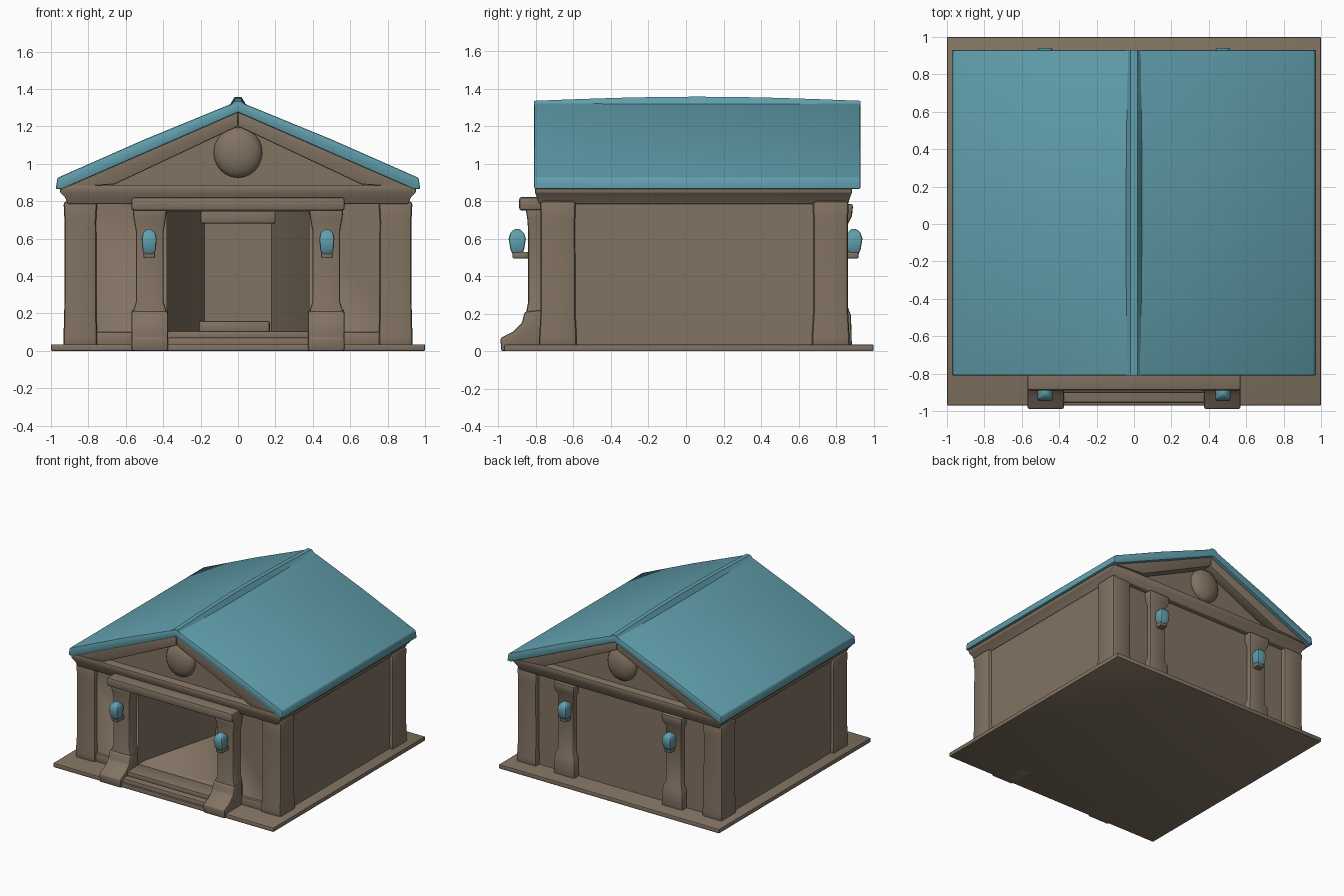
import bpy, bmesh, math
from mathutils import Vector

if "Cube" in bpy.data.objects:
    bpy.data.objects.remove(bpy.data.objects["Cube"])


def material(name, rgb):
    m = bpy.data.materials.new(name)
    m.diffuse_color = (*rgb, 1)
    m.use_nodes = True
    m.node_tree.nodes["Principled BSDF"].inputs["Base Color"].default_value = m.diffuse_color
    return m


STONE = material("brown stone", (0.225, 0.172, 0.124))
BLUE = material("teal blue", (0.118, 0.345, 0.415))


def finish(name, bm, mat, bevel=0.0):
    bmesh.ops.recalc_face_normals(bm, faces=bm.faces)
    me = bpy.data.meshes.new(name)
    bm.to_mesh(me)
    bm.free()
    me.materials.append(mat)
    ob = bpy.data.objects.new(name, me)
    bpy.context.collection.objects.link(ob)
    bpy.ops.object.select_all(action='DESELECT')
    bpy.context.view_layer.objects.active = ob
    ob.select_set(True)
    if bevel:
        mod = ob.modifiers.new("bevel", 'BEVEL')
        mod.width, mod.segments = bevel, 2
        mod.limit_method = 'ANGLE'
        bpy.ops.object.modifier_apply(modifier=mod.name)
    bpy.ops.object.shade_smooth_by_angle(angle=math.radians(35))
    return ob


def prism(name, pts, axis, a, b, mat=STONE, bevel=0.0):
    """Extrude a 2D outline along an axis, from a to b."""
    place = {'X': lambda p, t: (t, p[0], p[1]),
             'Y': lambda p, t: (p[0], t, p[1]),
             'Z': lambda p, t: (p[0], p[1], t)}[axis]
    bm = bmesh.new()
    lo = [bm.verts.new(place(p, a)) for p in pts]
    hi = [bm.verts.new(place(p, b)) for p in pts]
    bm.faces.new(lo)
    bm.faces.new(hi)
    n = len(pts)
    for i in range(n):
        j = (i + 1) % n
        bm.faces.new((lo[i], lo[j], hi[j], hi[i]))
    return finish(name, bm, mat, bevel)


def box(name, x0, x1, y0, y1, z0, z1, mat=STONE, bevel=0.0):
    return prism(name, [(x0, y0), (x1, y0), (x1, y1), (x0, y1)], 'Z', z0, z1, mat, bevel)


def stack(name, cx, cy, levels, mat=STONE, bevel=0.0):
    """Four-sided column skinned through (z, half width x, half width y) levels."""
    bm = bmesh.new()
    rings = [[bm.verts.new((cx + sx * hx, cy + sy * hy, z))
              for sx, sy in ((-1, -1), (1, -1), (1, 1), (-1, 1))] for z, hx, hy in levels]
    bm.faces.new(rings[0])
    bm.faces.new(rings[-1])
    for r, s in zip(rings, rings[1:]):
        for i in range(4):
            j = (i + 1) % 4
            bm.faces.new((r[i], r[j], s[j], s[i]))
    return finish(name, bm, mat, bevel)


def ball(name, loc, scale, mat, segs=24, rings=12):
    bm = bmesh.new()
    bmesh.ops.create_uvsphere(bm, u_segments=segs, v_segments=rings, radius=1)
    for v in bm.verts:
        v.co = Vector(loc) + v.co * Vector(scale)
    return finish(name, bm, mat)


# Ground slab
box("base_slab", -1, 1, -0.97, 1, 0, 0.035, bevel=0.006)

# Hall with a tapering entrance recess
hall = box("hall_walls", -0.905, 0.905, -0.745, 0.825, 0.02, 0.83)
cutter = prism("entrance_cutter", [(-0.38, -1), (-0.38, -0.66), (-0.18, 0.1), (0.18, 0.1),
                                   (0.38, -0.66), (0.38, -1)], 'Z', 0.105, 0.745)
mod = hall.modifiers.new("entrance", 'BOOLEAN')
mod.object, mod.operation, mod.solver = cutter, 'DIFFERENCE', 'EXACT'
bpy.context.view_layer.objects.active = hall
bpy.ops.object.modifier_apply(modifier=mod.name)
bpy.data.objects.remove(cutter)

# Sill and head at the end of the recess
box("inner_sill", -0.24, 0.17, 0.0, 0.11, 0.09, 0.16, bevel=0.012)
box("inner_head", -0.2, 0.2, 0.02, 0.11, 0.68, 0.76, bevel=0.012)

# Entrance steps
box("lower_step", -0.38, 0.38, -0.955, -0.74, 0.02, 0.07, bevel=0.008)
box("upper_step", -0.38, 0.38, -0.9, -0.74, 0.06, 0.105, bevel=0.008)

# Corner pillars
for sx in (-1, 1):
    for cy in (-0.683, 0.772):
        stack("corner_pillar", sx * 0.843, cy,
              [(0.02, 0.09, 0.1), (0.08, 0.09, 0.1), (0.2, 0.086, 0.093),
               (0.7, 0.085, 0.092), (0.8, 0.09, 0.096)], bevel=0.018)

# Low plinth under the front side panels
for sx in (-1, 1):
    x0, x1 = sorted((sx * 0.55, sx * 0.77))
    box("panel_plinth", x0, x1, -0.765, -0.7, 0.02, 0.1, bevel=0.01)

# Entablature flaring out to the eaves
stack("entablature", 0, 0.04, [(0.785, 0.91, 0.825), (0.82, 0.925, 0.835),
                               (0.845, 0.95, 0.845), (0.885, 0.955, 0.845)], bevel=0.006)

# Gable body, raking frames and round medallions
prism("gable_body", [(-0.93, 0.87), (0.93, 0.87), (0, 1.28)], 'Y', -0.735, 0.82)
for y0, y1, face in ((-0.8, -0.72, -0.735), (0.8, 0.9, 0.82)):
    for sx in (-1, 1):
        prism("raking_frame", [(sx * 0.95, 0.87), (sx * 0.66, 0.89), (0, 1.2), (0, 1.29)],
              'Y', y0, y1, bevel=0.008)
    ball("medallion", (0, face, 1.06), (0.13, 0.065, 0.135), STONE)

# Roof: two slopes in one folded sheet, with a ridge roll that rises midway
prism("roof", [(-0.975, 0.865), (-0.965, 0.925), (-0.5, 1.13), (0, 1.335), (0.5, 1.13),
               (0.965, 0.925), (0.975, 0.865), (0.94, 0.865), (0, 1.275), (-0.94, 0.865)],
      'Y', -0.81, 0.93, BLUE, bevel=0.008)
bm = bmesh.new()
loops = []
for i in range(9):
    y = -0.81 + 1.74 * i / 8
    rise = 0.022 * math.sin(math.pi * i / 8)
    loops.append([bm.verts.new((x, y, z + (rise if z > 1.32 else 0)))
                  for x, z in ((-0.05, 1.305), (-0.018, 1.335), (0.018, 1.335), (0.05, 1.305))])
for r, s in zip(loops, loops[1:]):
    for k in range(4):
        bm.faces.new((r[k], r[(k + 1) % 4], s[(k + 1) % 4], s[k]))
bm.faces.new(loops[0])
bm.faces.new(loops[-1])
finish("roof_ridge", bm, BLUE)

# Porch lintel
box("porch_lintel", -0.57, 0.57, -0.89, -0.74, 0.75, 0.822, bevel=0.014)


def lantern(sx, y, out):
    """Blue lamp on a small stone bracket; out is the facing direction along y."""
    cx = sx * 0.475
    stack("lantern", cx, y, [(0.51, 0.022, 0.022), (0.54, 0.036, 0.036), (0.6, 0.04, 0.046),
                             (0.63, 0.034, 0.036), (0.652, 0.012, 0.014)], BLUE, bevel=0.01)
    y0, y1 = sorted((y - out * 0.07, y + out * 0.025))
    box("lantern_bracket", cx - 0.03, cx + 0.03, y0, y1, 0.495, 0.53, bevel=0.006)


for sx in (-1, 1):
    # Porch columns with sweeping feet
    stack("porch_column", sx * 0.472, -0.78,
          [(0.02, 0.09, 0.07), (0.22, 0.088, 0.07), (0.26, 0.074, 0.062), (0.64, 0.074, 0.062),
           (0.7, 0.085, 0.066), (0.76, 0.092, 0.075)], bevel=0.012)
    prism("porch_column_foot", [(-0.76, 0.0), (-0.985, 0.0), (-0.99, 0.07), (-0.92, 0.105),
                                (-0.875, 0.15), (-0.86, 0.21), (-0.76, 0.22)],
          'X', sx * 0.472 - 0.097, sx * 0.472 + 0.097, bevel=0.01)
    lantern(sx, -0.9, -1)
    # Rear half columns
    stack("rear_column", sx * 0.49, 0.825,
          [(0.02, 0.095, 0.06), (0.19, 0.09, 0.055), (0.23, 0.072, 0.04), (0.68, 0.072, 0.04),
           (0.72, 0.09, 0.06), (0.785, 0.095, 0.067)], bevel=0.012)
    lantern(sx, 0.895, 1)
